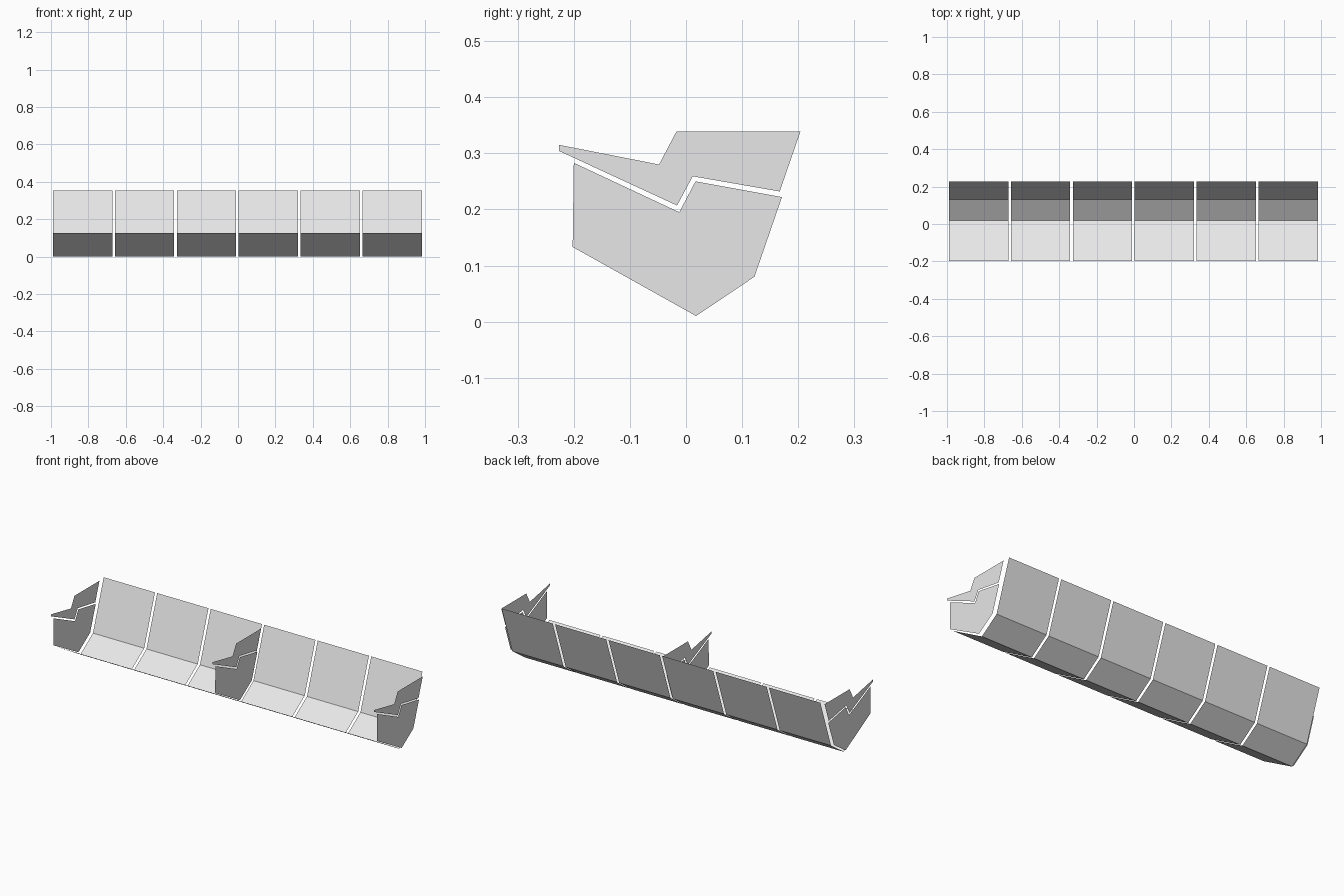
import bpy

# Remove the default cube
cube = bpy.data.objects.get("Cube")
if cube:
    bpy.data.objects.remove(cube, do_unlink=True)

# Single light grey finish
grey = bpy.data.materials.new("light grey")
grey.use_nodes = True
grey.diffuse_color = (0.8, 0.8, 0.8, 1)
grey.node_tree.nodes["Principled BSDF"].inputs["Base Color"].default_value = (0.8, 0.8, 0.8, 1)


def add_sheet(name, verts, faces):
    mesh = bpy.data.meshes.new(name)
    mesh.from_pydata(verts, [], faces)
    mesh.materials.append(grey)
    mesh.update()
    obj = bpy.data.objects.new(name, mesh)
    bpy.context.collection.objects.link(obj)
    return obj


# Folded trough panels: one (y, z) profile swept along x, six in a row
trough = [(-0.197, 0.127), (0.02, 0.0), (0.131, 0.077), (0.226, 0.353)]
first_x, pitch, width = -0.989, 0.331, 0.317

for i in range(6):
    x0 = first_x + i * pitch
    verts = [(x, y, z) for y, z in trough for x in (x0, x0 + width)]
    faces = [(2 * k, 2 * k + 1, 2 * k + 3, 2 * k + 2) for k in range(len(trough) - 1)]
    add_sheet(f"trough_panel_{i + 1}", verts, faces)

# Flat divider plates, each in two pieces separated by a stepped slit
lower_plate = [(-0.2, 0.283), (-0.202, 0.133), (0.018, 0.01), (0.122, 0.08),
               (0.171, 0.222), (0.017, 0.25), (-0.012, 0.195)]
upper_plate = [(-0.226, 0.315), (-0.226, 0.304), (-0.016, 0.207), (0.012, 0.259),
               (0.167, 0.232), (0.204, 0.339), (-0.017, 0.339), (-0.048, 0.28)]

for side, x in (("right", -1), ("middle", 0), ("left", 1)):
    for part, outline in (("lower", lower_plate), ("upper", upper_plate)):
        verts = [(x, y, z) for y, z in outline]
        add_sheet(f"{side}_{part}_divider", verts, [range(len(verts))])
